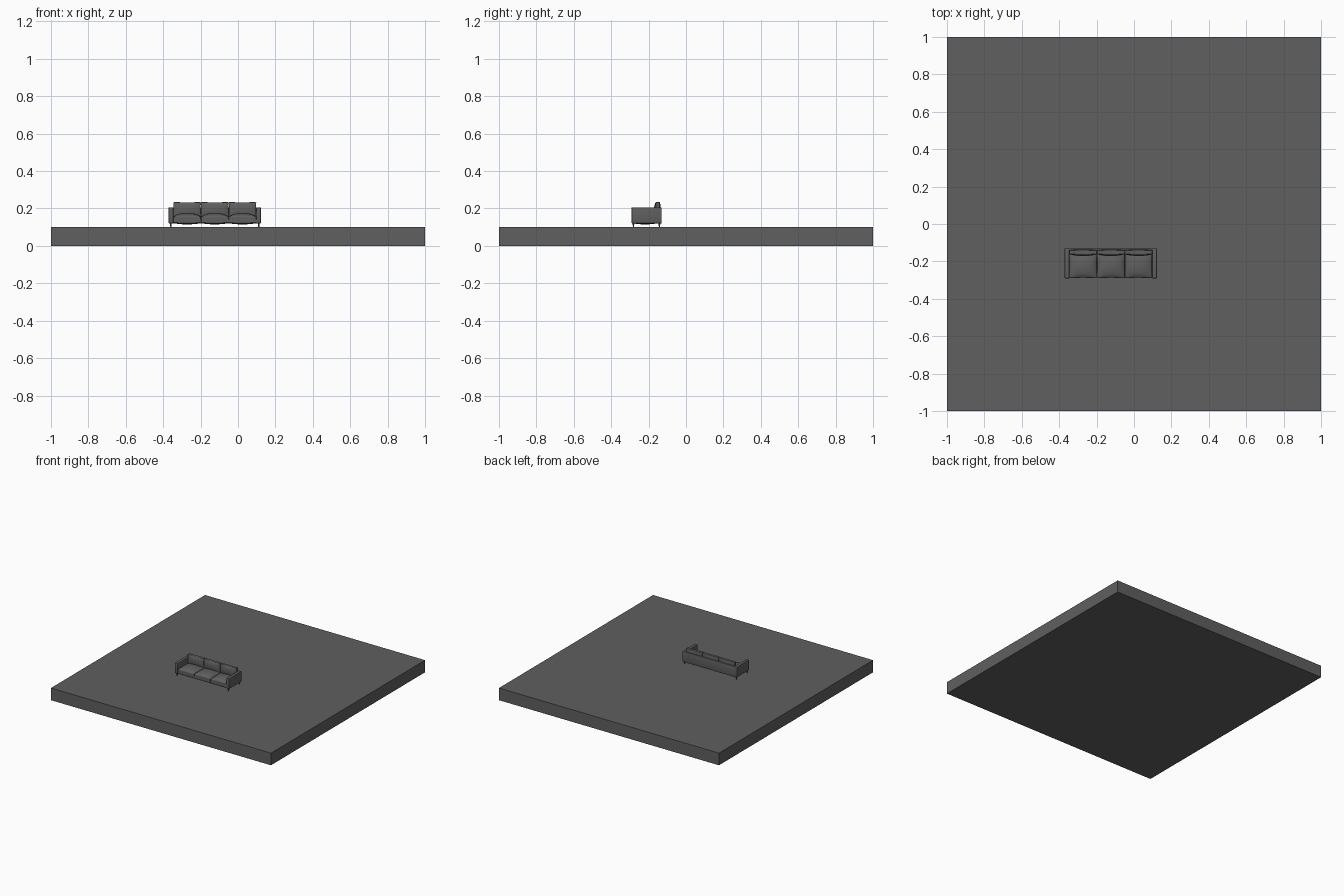
import bpy, bmesh, math
from mathutils import Matrix, Vector

if "Cube" in bpy.data.objects:
    bpy.data.objects.remove(bpy.data.objects["Cube"])


def material(name, v):
    m = bpy.data.materials.new(name)
    m.diffuse_color = (v, v, v, 1)
    m.use_nodes = True
    m.node_tree.nodes["Principled BSDF"].inputs["Base Color"].default_value = m.diffuse_color
    return m


FLOOR = material("floor grey", 0.115)
FABRIC = material("fabric grey", 0.115)


def finish(name, bm, mat, smooth=True):
    bmesh.ops.recalc_face_normals(bm, faces=bm.faces)
    me = bpy.data.meshes.new(name)
    bm.to_mesh(me)
    bm.free()
    me.materials.append(mat)
    ob = bpy.data.objects.new(name, me)
    bpy.context.collection.objects.link(ob)
    if smooth:
        bpy.ops.object.select_all(action='DESELECT')
        ob.select_set(True)
        bpy.context.view_layer.objects.active = ob
        bpy.ops.object.shade_smooth_by_angle(angle=math.radians(40))
    return ob


def box(name, lo, hi, mat, bevel=0.0):
    lo, hi = Vector(lo), Vector(hi)
    bm = bmesh.new()
    bmesh.ops.create_cube(bm, size=1)
    for v in bm.verts:
        v.co = (lo + hi) / 2 + v.co * (hi - lo)
    if bevel:
        bmesh.ops.bevel(bm, geom=bm.edges[:], offset=bevel, segments=3,
                        profile=0.5, affect='EDGES')
    return finish(name, bm, mat, bevel > 0)


def pillow(name, lo, hi, axis, edge_lo, edge_hi):
    """Puffed cushion: thin at the rim (edge_lo..edge_hi), full at the middle."""
    lo, hi = Vector(lo), Vector(hi)
    a, b = [i for i in range(3) if i != axis]
    bm = bmesh.new()
    bmesh.ops.create_cube(bm, size=2)
    bmesh.ops.bevel(bm, geom=bm.edges[:], offset=0.08, segments=2,
                    profile=0.5, affect='EDGES')
    bmesh.ops.subdivide_edges(
        bm, edges=[e for e in bm.edges if e.calc_length() > 1], cuts=9,
        use_grid_fill=True)
    mid, half = (lo + hi) / 2, (hi - lo) / 2
    for v in bm.verts:
        u, w, t = v.co[a], v.co[b], v.co[axis]
        puff = max(0, (1 - u * u) * (1 - w * w)) ** 0.6
        low = edge_lo + (lo[axis] - edge_lo) * puff
        high = edge_hi + (hi[axis] - edge_hi) * puff
        co = Vector((0, 0, 0))
        # sides draw in slightly between the corners
        co[a] = mid[a] + half[a] * u * (1 - 0.025 * (1 - w * w))
        co[b] = mid[b] + half[b] * w * (1 - 0.025 * (1 - u * u))
        co[axis] = low + (high - low) * (t + 1) / 2
        v.co = co
    return finish(name, bm, FABRIC)


# floor slab
box("floor_slab", (-1, -1, 0), (1, 1, 0.1), FLOOR)

# sofa frame
X0, X1, Y0, Y1 = -0.371, 0.123, -0.291, -0.130
ARM = 0.025
box("left_arm", (X0, Y0, 0.12), (X0 + ARM, Y1, 0.206), FABRIC, 0.004)
box("right_arm", (X1 - ARM, Y0, 0.12), (X1, Y1, 0.206), FABRIC, 0.004)
box("back_panel", (X0 + ARM - 0.004, Y1 - 0.013, 0.12),
    (X1 - ARM + 0.004, Y1, 0.206), FABRIC, 0.003)
box("seat_base", (X0 + ARM - 0.004, Y0 + 0.005, 0.121),
    (X1 - ARM + 0.004, Y1 - 0.006, 0.14), FABRIC)

# three seat and back cushions
W = (X1 - X0 - 2 * ARM) / 3
for i in range(3):
    x = X0 + ARM + i * W
    pillow(f"seat_cushion_{i + 1}", (x, Y0 + 0.002, 0.115),
           (x + W, -0.150, 0.176), 2, 0.123, 0.156)
    pillow(f"back_cushion_{i + 1}", (x, -0.171, 0.155),
           (x + W, -0.136, 0.234), 1, -0.160, -0.140)

# legs
for sx, x in (("left", X0 + 0.012), ("right", X1 - 0.012)):
    for sy, y in (("front", Y0 + 0.010), ("back", Y1 - 0.012)):
        bm = bmesh.new()
        bmesh.ops.create_cone(bm, cap_ends=True, segments=12, radius1=0.003,
                              radius2=0.005, depth=0.022,
                              matrix=Matrix.Translation((x, y, 0.111)))
        finish(f"{sy}_{sx}_leg", bm, FABRIC)
